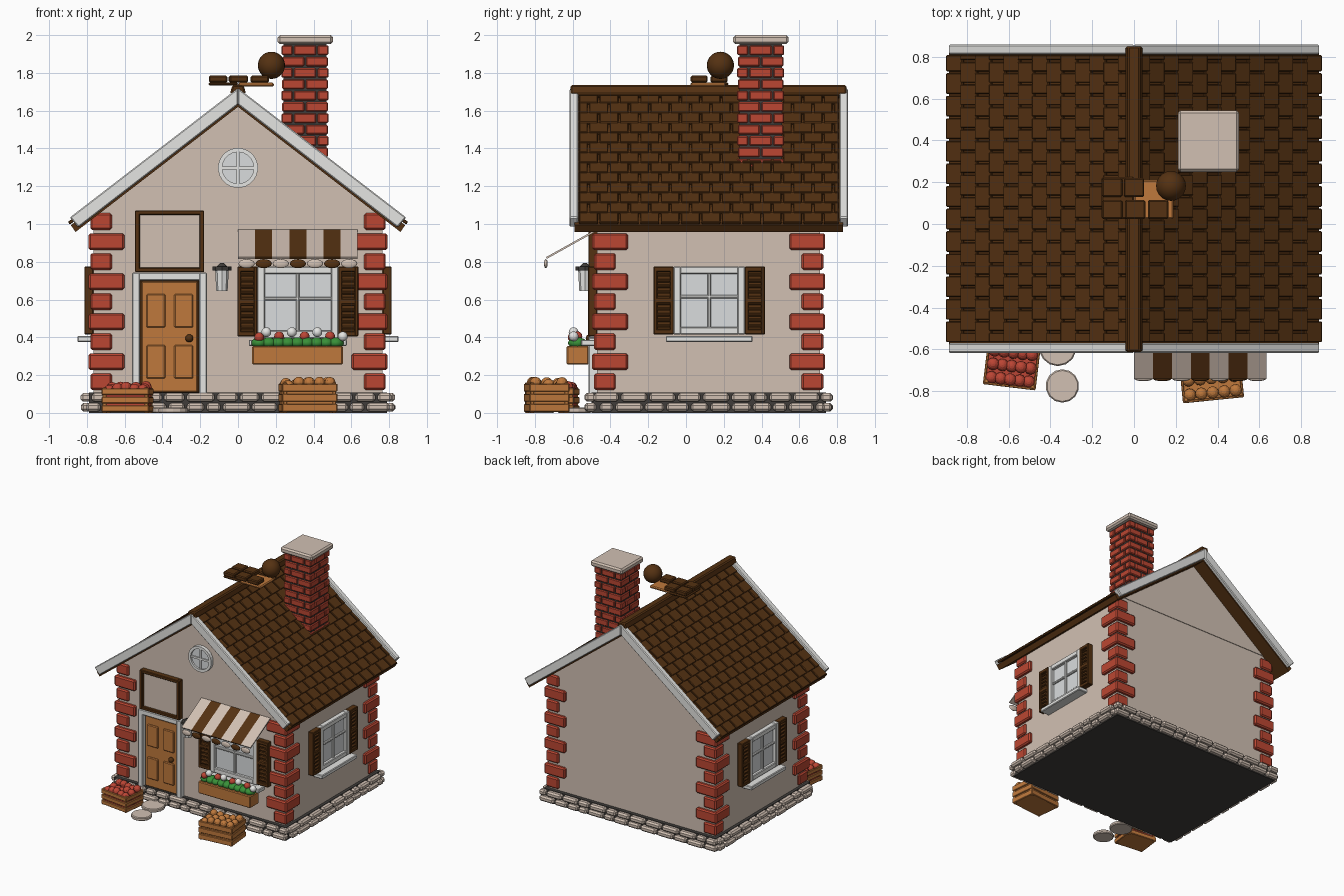
import bpy, bmesh, math, random
from mathutils import Matrix, Vector

if "Cube" in bpy.data.objects:
    bpy.data.objects.remove(bpy.data.objects["Cube"])
random.seed(4)

def mat(name, r, g, b):
    m = bpy.data.materials.new(name)
    m.diffuse_color = (r, g, b, 1)
    m.use_nodes = True
    m.node_tree.nodes["Principled BSDF"].inputs["Base Color"].default_value = m.diffuse_color
    return m
PLASTER = mat("plaster_beige", .64, .53, .45)
BROWN = mat("dark_brown", .09, .031, .006)
RED = mat("brick_red", .50, .062, .032)
ORANGE = mat("warm_wood", .52, .19, .045)
WHITE = mat("trim_white", .78, .78, .76)
GREY = mat("mortar_grey", .05, .046, .042)
GREEN = mat("leaf_green", .04, .28, .04)
GLASS = mat("pale_glass", .70, .72, .73)
APPLE = mat("flower_red", .50, .06, .035)
T, R = Matrix.Translation, Matrix.Rotation

class Part:
    """Collects primitives into one object."""
    def __init__(self, name, *mats, at=Matrix()):
        self.name, self.mats, self.at, self.bm = name, mats, at, bmesh.new()
    def paint(self, verts, mi):
        for f in {f for v in verts for f in v.link_faces}:
            f.material_index = mi
    def box(self, x0, x1, y0, y1, z0, z1, mi=0):
        return self.cbox(((x0+x1)/2, (y0+y1)/2, (z0+z1)/2), (x1-x0, y1-y0, z1-z0), mi=mi)
    def cbox(self, c, s, rot=Matrix(), mi=0):
        m = self.at @ T(c) @ rot @ Matrix.Diagonal((*s, 1))
        self.paint(bmesh.ops.create_cube(self.bm, size=1, matrix=m)['verts'], mi)
    def ball(self, c, r, mi=0, seg=12):
        r = r if isinstance(r, tuple) else (r, r, r)
        m = self.at @ T(c) @ Matrix.Diagonal((*r, 1))
        self.paint(bmesh.ops.create_uvsphere(self.bm, u_segments=seg, v_segments=seg*2//3,
                                             radius=1, matrix=m)['verts'], mi)
    def cyl(self, c, r, d, rot=Matrix(), mi=0, seg=20, r2=None):
        self.paint(bmesh.ops.create_cone(self.bm, cap_ends=True, segments=seg, radius1=r,
                   radius2=r if r2 is None else r2, depth=d, matrix=self.at @ T(c) @ rot)['verts'], mi)
    def prism(self, pts, y0, y1, mi=0):
        a = [self.bm.verts.new(self.at @ Vector((x, y0, z))) for x, z in pts]
        b = [self.bm.verts.new(self.at @ Vector((x, y1, z))) for x, z in pts]
        n = len(pts)
        fs = [self.bm.faces.new(a), self.bm.faces.new(b[::-1])]
        fs += [self.bm.faces.new((a[i], b[i], b[(i+1) % n], a[(i+1) % n])) for i in range(n)]
        bmesh.ops.recalc_face_normals(self.bm, faces=fs)
        for f in fs:
            f.material_index = mi
    def done(self, bevel=0, smooth=False):
        me = bpy.data.meshes.new(self.name)
        if smooth:
            for f in self.bm.faces:
                f.smooth = True
        self.bm.to_mesh(me)
        self.bm.free()
        o = bpy.data.objects.new(self.name, me)
        bpy.context.collection.objects.link(o)
        for m in self.mats:
            me.materials.append(m)
        if bevel:
            b = o.modifiers.new("bevel", 'BEVEL')
            b.width, b.segments, b.limit_method = bevel, 1, 'ANGLE'
        return o

# walls and gable
p = Part("walls", PLASTER); p.box(-.765, .765, -.47, .71, .08, 1.085); p.done()
p = Part("gable", PLASTER); p.prism([(-.72, 1.085), (.72, 1.085), (0, 1.64)], -.475, .715); p.done()

# foundation with two courses of stones
p = Part("foundation", GREY); p.box(-.79, .79, -.5, .74, 0, .108); p.done()
p = Part("foundation_stones", PLASTER)
for z in (.03, .082):
    for horiz, a, b, edges in ((1, -.82, .82, (-.505, .745)), (0, -.5, .74, (-.8, .8))):
        for e in edges:
            t = a + random.uniform(0, .04)
            while t < b - .04:
                w = min(random.uniform(.08, .16), b - t)
                c, s = t + w/2, (w - .012, random.uniform(.05, .066))
                p.cbox((c, e, z) if horiz else (e, c, z), (*s, .044) if horiz else (*s[::-1], .044))
                t += w
p.done(.012)

# corner bricks
p = Part("corner_bricks", RED)
for i in range(9):
    w = .19 if i % 2 else .115
    o = .027 if i % 2 else .017
    z = .165 + i*.106
    for sx in (-1, 1):
        for y, sy in ((-.47, -1), (.71, 1)):
            p.cbox((sx*(.765 + o - w/2), y + sy*(o - w/2), z), (w, w, .088))
p.done(.01)

# roof slab, shingles, ridge and barge boards
K, EAVE = .77, .885
A = math.atan(K)
p = Part("roof_slab", BROWN)
for s in (-1, 1):
    p.prism([(0, 1.675), (s*EAVE, 1.675 - K*EAVE), (s*(EAVE-.025), 1.62 - K*(EAVE-.025)), (0, 1.62)], -.59, .83)
p.done()
p = Part("roof_shingles", BROWN)
W, Y0, Y1 = .108, -.57, .812
for s in (-1, 1):
    for i in range(13):
        x = .034 + i*.0685
        y = Y0 - (W/2 if i % 2 else 0)
        while y < Y1 - .01:
            a, b = max(y, Y0), min(y + W, Y1)
            p.cbox((s*x, (a+b)/2, 1.69 - K*x), (.096, b - a - .009, .018), R(s*(A - .07), 4, 'Y'))
            y += W
p.done(.004)
p = Part("ridge_cap", BROWN)
p.prism([(-.042, 1.69), (-.03, 1.735), (.03, 1.735), (.042, 1.69), (0, 1.66)], -.612, .85)
p.done(.008)
p = Part("barge_boards", WHITE)
for y0, y1 in ((-.617, -.57), (.812, .858)):
    for s in (-1, 1):
        p.prism([(0, 1.72), (s*.89, 1.035), (s*.845, .982), (0, 1.632)], y0, y1)
p.done(.006)

# chimney
p = Part("chimney_core", GREY); p.box(.242, .468, .282, .508, 1.25, 1.955); p.done()
p = Part("chimney_bricks", RED)
for i in range(11):
    cells = [(-.0625, .117), (.0625, .117)] if i % 2 else [(-.096, .058), (0, .118), (.096, .058)]
    for cx, wx in cells:
        for cy, wy in cells:
            if abs(cx) + abs(cy) > .01:
                p.cbox((.355 + cx, .395 + cy, 1.92 - i*.06), (wx, wy, .05))
p.done(.006)
p = Part("chimney_cap", PLASTER); p.box(.21, .503, .25, .543, 1.952, 2); p.done(.012)

# loose tiles, board and ball on the ridge
p = Part("roof_top_tiles", BROWN, ORANGE)
p.box(0, .19, .025, .21, 1.727, 1.748, 1)
p.box(-.155, 0, .025, .225, 1.732, 1.75)
for x, y in ((-.105, .175), (0, .175), (-.105, .07), (.005, .07), (.115, .07)):
    p.cbox((x, y, 1.767), (.098, .09, .036))
p.done(.007)
p = Part("roof_top_ball", BROWN); p.ball((.177, .182, 1.84), .072, seg=20); p.done(smooth=True)

# window with shutters, sill and muntins (local frame: wall plane at y = 0)
def window(name, at, hw, z0, z1, sill):
    p = Part(name + "_glass", GLASS, at=at); p.box(-hw+.02, hw-.02, -.018, 0, z0+.02, z1-.02); p.done()
    p = Part(name + "_frame", WHITE, at=at)
    for s in (-1, 1):
        p.cbox((s*(hw-.02), -.02, (z0+z1)/2), (.04, .045, z1-z0))
    for z in (z0+.02, z1-.02):
        p.cbox((0, -.02, z), (2*hw-.07, .043, .04))
    p.cbox((0, -.018, (z0+z1)/2), (.018, .03, z1-z0-.06))
    p.cbox((0, -.018, (z0+z1)/2+.02), (2*hw-.06, .028, .018))
    p.box(-sill, sill, -.085, 0, z0-.04, z0-.008)
    p.done(.005)
    p = Part(name + "_shutters", BROWN, at=at)
    zb = max(z0, .405)
    for s in (-1, 1):
        c = s*(hw + .052)
        p.cbox((c, -.015, (zb+z1)/2), (.106, .03, z1-zb))
        for e in (-1, 1):
            p.cbox((c + e*.043, -.028, (zb+z1)/2), (.02, .04, z1-zb))
        for z in (zb+.014, (zb+z1)/2, z1-.014):
            p.cbox((c, -.028, z), (.1, .038, .028))
        for i in range(10):
            p.cbox((c, -.034, zb + .045 + i*(z1-zb-.09)/9), (.07, .02, .014), R(.5, 4, 'X'))
    p.done(.004)
window("front_window", T((.317, -.47, 0)), .215, .395, .775, .26)
window("right_window", T((.765, .123, 0)) @ R(math.pi/2, 4, 'Z'), .19, .415, .775, .23)
window("left_window", T((-.765, .123, 0)) @ R(-math.pi/2, 4, 'Z'), .19, .415, .775, .23)

# round gable window
RX = R(math.pi/2, 4, 'X')
p = Part("round_window", GLASS, WHITE)
p.cyl((0, -.478, 1.297), .09, .02, RX, 0, 24)
for i in range(24):
    a = i*math.tau/24
    p.cbox((.094*math.cos(a), -.486, 1.297 + .094*math.sin(a)), (.022, .034, .028), R(-a, 4, 'Y'), 1)
p.cbox((0, -.488, 1.297), (.016, .018, .18), mi=1)
p.cbox((0, -.488, 1.297), (.18, .018, .016), mi=1)
p.done()

# door
p = Part("door_frame", WHITE)
p.box(-.56, -.518, -.515, -.46, .1, .742); p.box(-.207, -.165, -.515, -.46, .1, .742)
p.box(-.53, -.195, -.513, -.46, .7, .742); p.done(.005)
p = Part("door", ORANGE, BROWN)
p.box(-.52, -.205, -.48, -.46, .105, .705, 1); p.box(-.511, -.214, -.492, -.46, .11, .695)
for x in (-.435, -.288):
    for z in (.27, .54):
        p.cbox((x, -.494, z), (.1, .02, .178))
p.done(.006)
p = Part("door_knob", BROWN); p.ball((-.258, -.51, .395), .021); p.done(smooth=True)

# framed board over the door
p = Part("over_door_board", PLASTER, BROWN)
p.box(-.53, -.195, -.492, -.46, .755, 1.06)
for x in (-.533, -.192):
    p.cbox((x, -.492, .908), (.026, .05, .325), mi=1)
for z in (.757, 1.06):
    p.cbox((-.3625, -.492, z), (.33, .048, .024), mi=1)
p.done(.004)

# striped awning with scallops
p = Part("awning", PLASTER, BROWN)
q = Part("awning_scallops", PLASTER, BROWN)
for i in range(7):
    x = .0455 + i*.0905
    p.cbox((x, -.608, .893), (.0905, .3, .01), R(.509, 4, 'X'), i % 2)
    q.ball((x, -.742, .79), (.043, .01, .024), i % 2)
p.done(); q.done(smooth=True)

# flower box and flowers
p = Part("flower_box", ORANGE); p.box(.075, .555, -.632, -.515, .255, .355); p.done(.006)
p = Part("flowers", GREEN, APPLE, WHITE)
for i in range(9):
    x = .112 + i*.0508
    p.ball((x, -.575, .37), (.042, .05, .03), 0)
    if i < 7:
        p.ball((.15 + i*.0675, -.595 + .02*(i % 2), .405 + .022*(1 - i % 2)*(i < 6)), .026, 2 if i % 2 == 0 else 1)
p.ball((.112, -.6, .4), .026, 1)
p.done(smooth=True)

# wall lantern
p = Part("lantern", WHITE, GREY)
p.cyl((-.085, -.535, .70), .03, .11, seg=8, r2=.036)
p.cyl((-.085, -.535, .765), .05, .022, mi=1, seg=8)
p.cyl((-.085, -.535, .783), .03, .02, mi=1, seg=8, r2=.01)
p.box(-.095, -.075, -.53, -.46, .755, .772, 1)
p.done()

# stepping stones
p = Part("stepping_stones", PLASTER)
p.cyl((-.343, -.775, .014), .08, .028, seg=14); p.cyl((-.365, -.59, .014), .09, .028, seg=14)
p.done(.006)

# crates with produce
def crate(name, at, w, d, h, fill):
    p = Part(name, ORANGE, at=at)
    p.box(-w/2, w/2, -d/2, d/2, .005, .02)
    for sx in (-1, 1):
        for sy in (-1, 1):
            p.cbox((sx*(w/2-.014), sy*(d/2-.014), h/2), (.02, .02, h))
    for i in range(3):
        z = h*(i + .5)/3
        for s in (-1, 1):
            p.cbox((0, s*(d/2-.004), z), (w, .012, h/3-.012))
            p.cbox((s*(w/2-.004), 0, z), (.012, d, h/3-.012))
    p.done(.003)
    p = Part(name + "_produce", fill, at=at)
    for i in range(5):
        for j in range(3):
            p.ball(((i-2)*(w-.07)/4, (j-1)*(d-.07)/2, h - .008 + random.uniform(-.012, .012)), .03)
    p.box(-w/2+.01, w/2-.01, -d/2+.01, d/2-.01, .02, h-.03)
    p.done(smooth=False)
crate("apple_crate", T((-.585, -.68, 0)) @ R(-.12, 4, 'Z'), .25, .2, .135, APPLE)
crate("potato_crate", T((.37, -.737, 0)) @ R(.1, 4, 'Z'), .29, .21, .16, ORANGE)
